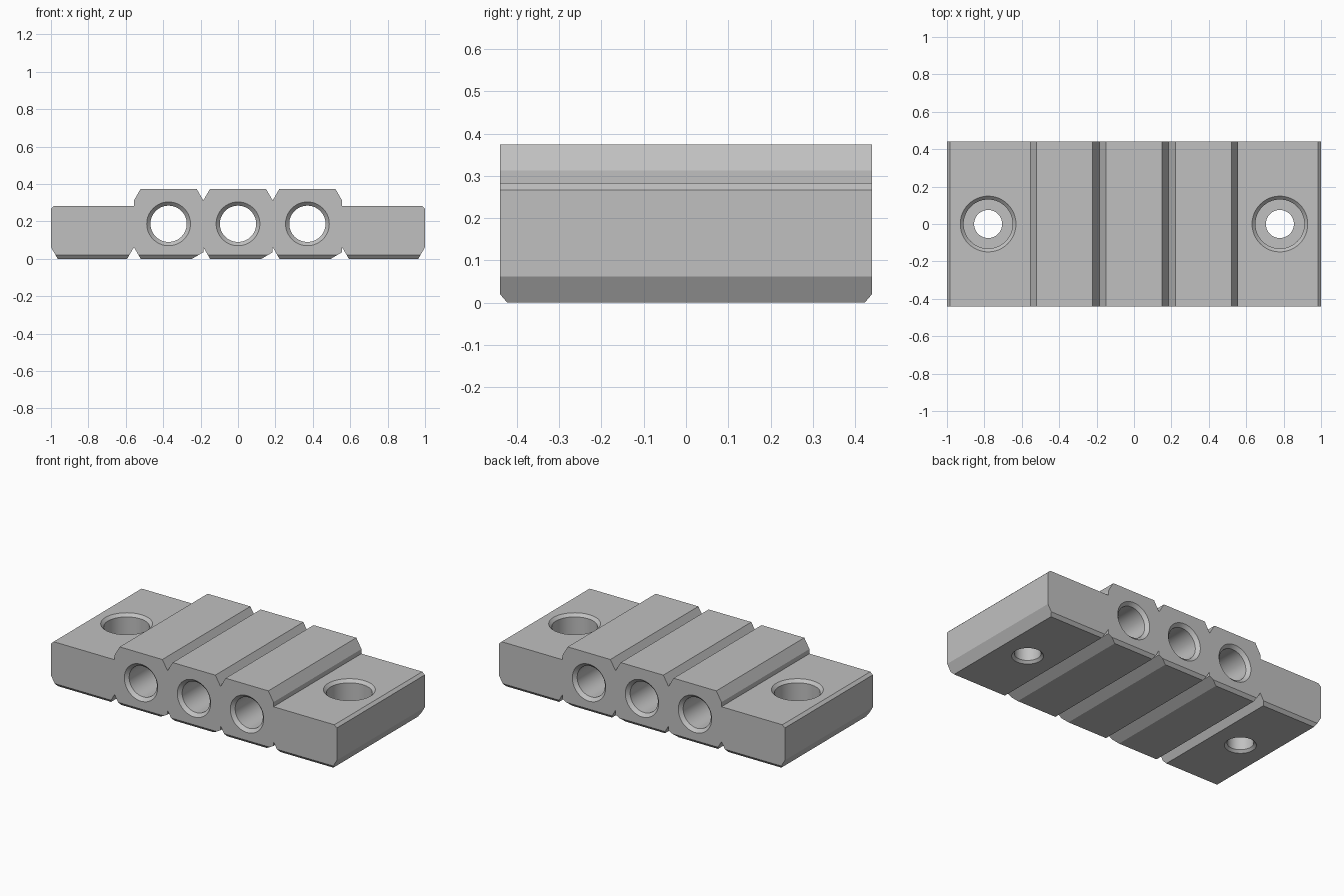
import bpy, bmesh
from math import radians, cos, sin, pi
from mathutils import Matrix

cube = bpy.data.objects.get("Cube")
if cube:
    bpy.data.objects.remove(cube)

HALF_DEPTH = 0.44
PITCH = 0.371          # spacing of the three bored ribs
TOP, DECK = 0.374, 0.283

metal = bpy.data.materials.new("grey metal")
metal.use_nodes = True
grey = (0.53, 0.53, 0.53, 1)
metal.diffuse_color = grey
metal.node_tree.nodes["Principled BSDF"].inputs["Base Color"].default_value = grey


def make_object(name, bm):
    bmesh.ops.recalc_face_normals(bm, faces=bm.faces)
    mesh = bpy.data.meshes.new(name)
    bm.to_mesh(mesh)
    bm.free()
    mesh.materials.append(metal)
    obj = bpy.data.objects.new(name, mesh)
    bpy.context.collection.objects.link(obj)
    return obj


def prism(name, points, length, matrix):
    """Extrude a closed outline along its own z axis, centred, then orient it."""
    bm = bmesh.new()
    face = bm.faces.new([bm.verts.new((a, b, -length / 2)) for a, b in points])
    new = bmesh.ops.extrude_face_region(bm, geom=[face])["geom"]
    verts = [v for v in new if isinstance(v, bmesh.types.BMVert)]
    bmesh.ops.translate(bm, verts=verts, vec=(0, 0, length))
    bm.transform(matrix)
    return make_object(name, bm)


def lathe(name, profile, matrix, sides=64):
    """Closed solid of revolution from (radius, height) pairs."""
    bm = bmesh.new()
    rings = [[bm.verts.new((r * cos(2 * pi * i / sides), r * sin(2 * pi * i / sides), h))
              for i in range(sides)] for r, h in profile]
    for low, high in zip(rings, rings[1:]):
        for i in range(sides):
            j = (i + 1) % sides
            bm.faces.new((low[i], low[j], high[j], high[i]))
    bm.faces.new(rings[0])
    bm.faces.new(rings[-1])
    bm.transform(matrix)
    return make_object(name, bm)


# Cross-section of the block: mounting ears, three ribs, notches between them
centres = [-PITCH, 0, PITCH]
half = PITCH / 2
outer = 1.5 * PITCH

outline = [(-1, 0.062), (-1, 0.267), (-0.983, DECK), (-outer, DECK)]
for c in centres:
    outline += [(c - half, 0.312), (c - half + 0.036, TOP), (c + half - 0.036, TOP)]
outline += [(outer, 0.312), (outer, DECK), (0.983, DECK), (1, 0.267), (1, 0.062), (0.964, 0)]
for c in reversed(centres):
    outline += [(c + half + 0.036, 0), (c + half, 0.062), (c + half, 0.035),
                (c + half - 0.06, 0)]
outline += [(-outer + 0.036, 0), (-outer, 0.062), (-outer - 0.036, 0), (-0.964, 0)]

block = prism("clamp_block", outline, 2 * HALF_DEPTH, Matrix.Rotation(radians(90), 4, "X"))

cutters = []

# Bores through the ribs, chamfered at both mouths
bore = [(0.127, -HALF_DEPTH - 0.01), (0.097, -HALF_DEPTH + 0.02),
        (0.097, HALF_DEPTH - 0.02), (0.127, HALF_DEPTH + 0.01)]
for c in centres:
    place = Matrix.Translation((c, 0, 0.187)) @ Matrix.Rotation(radians(90), 4, "X")
    cutters.append(lathe("bore_cutter", bore, place))

# Counterbored screw holes in the ears
screw = [(0.1, -0.01), (0.075, 0.015), (0.075, 0.12), (0.131, 0.12),
         (0.131, DECK - 0.018), (0.159, DECK + 0.01)]
for side in (-1, 1):
    cutters.append(lathe("screw_hole_cutter", screw, Matrix.Translation((side * 0.78, 0, 0))))

# Chamfers along the lower front and back edges
along_x = Matrix(((0, 0, 1, 0), (1, 0, 0, 0), (0, 1, 0, 0), (0, 0, 0, 1)))
for side in (-1, 1):
    wedge = [(side * (HALF_DEPTH + 0.017), 0.04), (side * (HALF_DEPTH - 0.034), -0.02),
             (side * (HALF_DEPTH + 0.017), -0.02)]
    cutters.append(prism("edge_cutter", wedge, 2.2, along_x))

for cutter in cutters:
    cutter.hide_render = True
    cutter.hide_set(True)
    mod = block.modifiers.new(cutter.name, "BOOLEAN")
    mod.operation = "DIFFERENCE"
    mod.solver = "EXACT"
    mod.object = cutter

# Bake the cuts, then shade the bores smooth and keep the edges crisp
bpy.context.view_layer.update()
evaluated = block.evaluated_get(bpy.context.evaluated_depsgraph_get())
block.data = bpy.data.meshes.new_from_object(evaluated)
block.modifiers.clear()
for cutter in cutters:
    bpy.data.objects.remove(cutter)

bpy.ops.object.select_all(action="DESELECT")
block.select_set(True)
bpy.context.view_layer.objects.active = block
bpy.ops.object.shade_smooth_by_angle(angle=radians(25))
